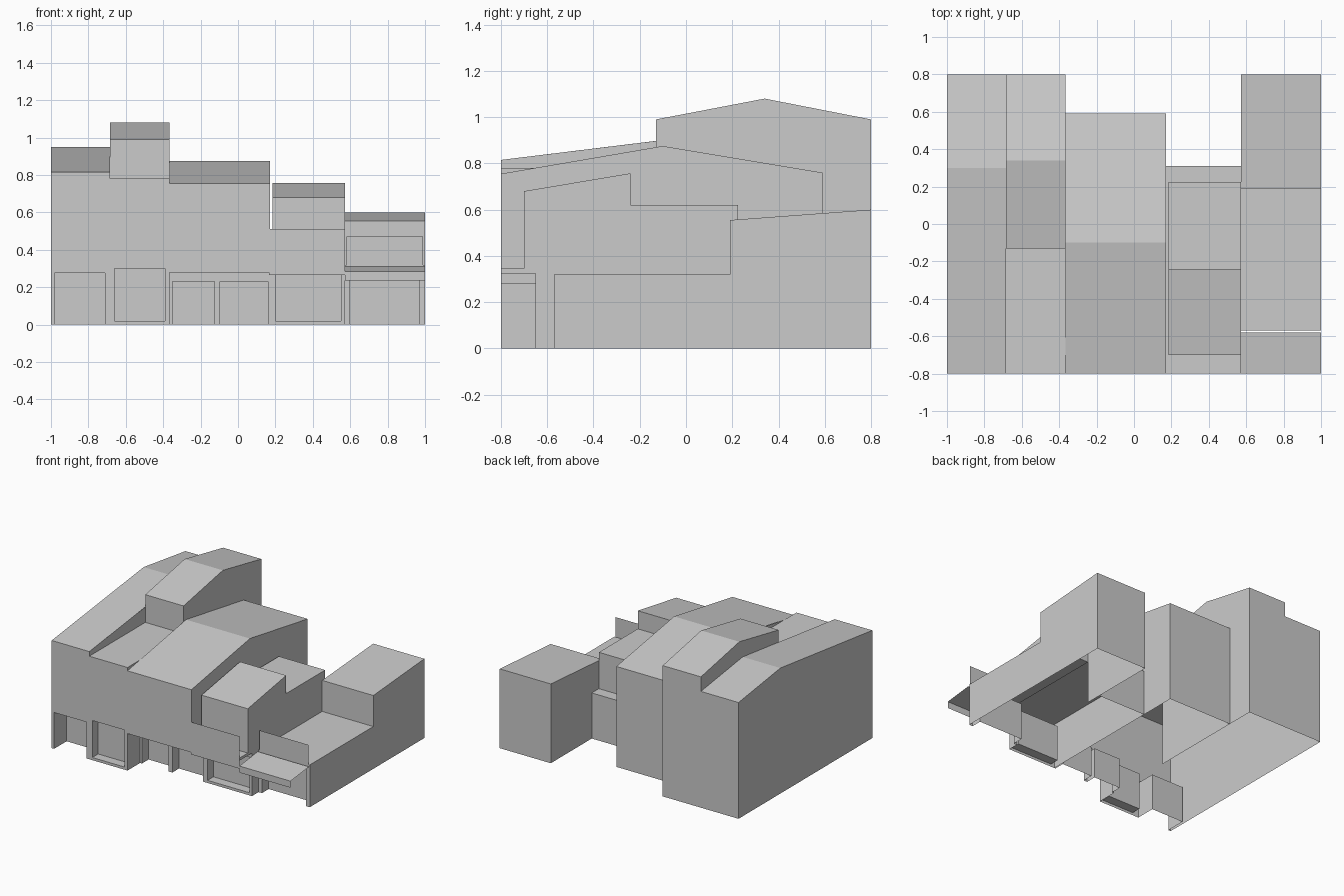
import bpy
from mathutils import Vector

if "Cube" in bpy.data.objects:
    bpy.data.objects.remove(bpy.data.objects["Cube"])


def build(name, polys):
    """polys: list of (points, outward direction)"""
    verts, faces = [], []
    for pts, out in polys:
        pts = [Vector(p) for p in pts]
        n = Vector((0, 0, 0))
        for i, p in enumerate(pts):
            n += p.cross(pts[(i + 1) % len(pts)])
        if n.dot(Vector(out)) < 0:
            pts.reverse()
        faces.append(range(len(verts), len(verts) + len(pts)))
        verts += pts
    me = bpy.data.meshes.new(name)
    me.from_pydata(verts, [], [list(f) for f in faces])
    ob = bpy.data.objects.new(name, me)
    bpy.context.collection.objects.link(ob)
    return ob


def strip(x0, x1, profile):
    """Sweep a (y, z) profile, ordered front to back, across x."""
    res = []
    for (ya, za), (yb, zb) in zip(profile, profile[1:]):
        res.append(([(x0, ya, za), (x1, ya, za), (x1, yb, zb), (x0, yb, zb)],
                    (0, za - zb, yb - ya)))
    return res


def cap(x, profile, side):
    return [([(x, y, z) for y, z in profile], (side, 0, 0))]


def rect(x, y0, y1, z0, z1, side=1):
    return cap(x, [(y0, z0), (y1, z0), (y1, z1), (y0, z1)], side)


def front(x0, x1, z0, z1, y):
    return [([(x0, y, z0), (x1, y, z0), (x1, y, z1), (x0, y, z1)], (0, -1, 0))]


def level(x0, x1, y0, y1, z, up):
    return [([(x0, y0, z), (x1, y0, z), (x1, y1, z), (x0, y1, z)], (0, 0, up))]


def facade(x0, x1, z1, y, openings, depth):
    """Front wall from the ground up with recessed openings (xa, xb, za, zb)."""
    res, x = [], x0
    for xa, xb, za, zb in openings:
        b = y + depth
        res += front(x, xa, 0, z1, y) + front(xa, xb, zb, z1, y)
        res += front(xa, xb, za, zb, b)
        res += rect(xa, y, b, za, zb, 1) + rect(xb, y, b, za, zb, -1)
        res += level(xa, xb, y, b, zb, -1)
        if za > 0:
            res += front(xa, xb, 0, za, y) + level(xa, xb, y, b, za, 1)
        x = xb
    return res + front(x, x1, 0, z1, y)


F, B, R = -0.80, 0.80, -0.65        # street line, rear line, recessed shopfront line
X = [-1, -0.685, -0.365, 0.17, 0.572, 1]   # party wall positions

# Left house
prof = [(F, 0.815), (0.30, 0.95), (B, 0.88), (B, 0)]
build("left_house", strip(X[0], X[1], prof)
      + cap(X[0], prof + [(F, 0)], -1)
      + cap(X[1], [(F, 0.78), (F, 0.815), (-0.13, 0.897), (-0.13, 0.78)], 1)
      + facade(X[0], X[1], 0.815, F, [(-0.98, -0.71, 0, 0.275)], 0.15))

# Tall house: low flat front with a gabled rear tower
prof = [(F, 0.78), (-0.13, 0.78), (-0.13, 0.99), (0.34, 1.08), (B, 0.99), (B, 0)]
build("tower_house", strip(X[1], X[2], prof)
      + cap(X[1], prof[2:5] + [(B, 0.88), (0.30, 0.95), (-0.13, 0.897)], -1)
      + cap(X[2], [(-0.13, 0)] + prof[2:], 1)
      + cap(X[2], [(F, 0.755), (F, 0.78), (-0.65, 0.78)], 1)
      + rect(X[2], F, R, 0, 0.28)
      + facade(X[1], X[2], 0.78, F, [(-0.66, -0.39, 0.02, 0.30)], 0.07))

# Wide house overhanging its recessed shopfront
prof = [(F, 0.28), (F, 0.755), (-0.10, 0.875), (0.59, 0.76), (0.59, 0)]
build("wide_house", strip(X[2], X[3], prof)
      + cap(X[2], [(-0.65, 0.78), (-0.10, 0.875), (-0.10, 0.78)], -1)
      + cap(X[3], prof + [(R, 0), (R, 0.28)], 1)
      + level(X[2], X[3], F, R, 0.28, -1))
build("wide_house_shopfront", facade(X[2], X[3], 0.28, R, [
    (-0.35, -0.125, 0, 0.23), (-0.095, 0.16, 0, 0.23)], 0.08))

# Terrace house: ground floor, deck, street parapet, set-back upper floor
build("terrace_base", strip(X[3], X[4], [(F, 0.325), (F, 0.345), (0.31, 0.345), (0.31, 0)])
      + level(X[3], X[4], F, R, 0.325, -1)
      + rect(X[4], F, R, 0.325, 0.345)
      + rect(X[4], R, -0.57, 0, 0.345)
      + rect(X[4], -0.57, 0.19, 0.32, 0.345)
      + facade(X[3], X[4], 0.325, R, [(0.20, 0.55, 0.02, 0.29)], 0.07))
build("terrace_parapet", front(0.165, X[4], 0.265, 0.51, F))
prof = [(-0.70, 0.345), (-0.70, 0.68), (-0.24, 0.757), (-0.24, 0.62),
        (0.225, 0.62), (0.225, 0.345)]
build("terrace_upper_floor", strip(0.185, X[4], prof)
      + cap(0.185, prof, -1) + cap(X[4], prof, 1))

# Right shop: low front, taller rear block
prof = [(-0.57, 0.32), (0.19, 0.32), (0.19, 0.555), (B, 0.60), (B, 0)]
build("right_shop", strip(X[4], X[5], prof)
      + cap(X[5], prof + [(-0.57, 0)], 1)
      + cap(X[4], [(0.19, 0)] + prof[2:], -1)
      + facade(X[4], X[5], 0.32, -0.57, [(0.60, 0.97, 0, 0.28)], 0.08))
build("right_shop_parapet", front(0.58, 0.99, 0.31, 0.47, -0.572))
build("right_shop_canopy", strip(X[4], X[5], [(F, 0.235), (F, 0.285), (-0.58, 0.31)]))
